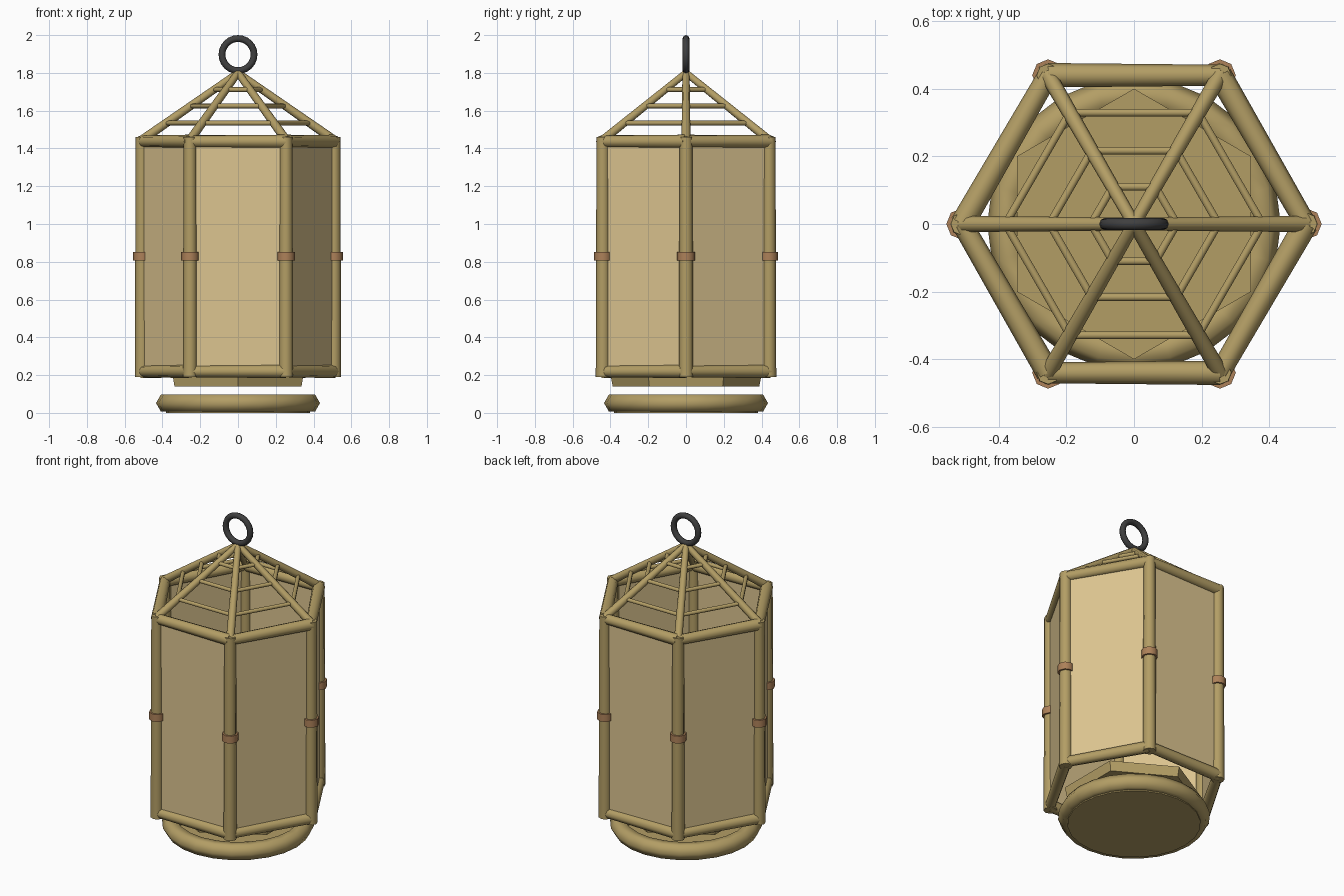
import bpy
from math import cos, sin, pi, radians
from mathutils import Vector

if "Cube" in bpy.data.objects:
    bpy.data.objects.remove(bpy.data.objects["Cube"])


def material(name, rgb):
    m = bpy.data.materials.new(name)
    m.diffuse_color = (*rgb, 1)
    m.use_nodes = True
    m.node_tree.nodes["Principled BSDF"].inputs["Base Color"].default_value = m.diffuse_color
    return m


BAMBOO = material("bamboo", (0.45, 0.34, 0.13))
PAPER = material("paper", (0.72, 0.56, 0.28))
COPPER = material("copper", (0.42, 0.22, 0.10))
IRON = material("iron", (0.05, 0.05, 0.05))


def finish(name, mat, smooth=True):
    ob = bpy.context.object
    ob.name = name
    ob.data.materials.append(mat)
    if smooth:
        bpy.ops.object.shade_smooth_by_angle(angle=radians(62))
    return ob


def rod(name, a, b, r1, r2, mat=BAMBOO, sides=8):
    """Tapered rod from a to b."""
    a, b = Vector(a), Vector(b)
    d = b - a
    bpy.ops.mesh.primitive_cone_add(vertices=sides, radius1=r1, radius2=r2, depth=d.length,
                                    location=(a + b) / 2,
                                    rotation=d.to_track_quat('Z', 'Y').to_euler())
    return finish(name, mat)


def corner(i, r, z):
    t = i * pi / 3
    return (r * cos(t), r * sin(t), z)


R, APEX = 0.508, 1.80

for i in range(6):
    # upright post with its binding
    rod(f"post_{i}", corner(i, R, 0.19), corner(i, R, 1.46), 0.038, 0.034)
    rod(f"post_binding_{i}", corner(i, R, 0.807), corner(i, R, 0.853), 0.047, 0.047, COPPER)
    # top and bottom rails
    for label, z in (("bottom", 0.22), ("top", 1.437)):
        rod(f"{label}_rail_{i}", corner(i, R, z), corner(i + 1, R, z), 0.031, 0.036)
    # roof rib and cross bars
    rod(f"roof_rib_{i}", corner(i, R, 1.445), (0, 0, APEX), 0.024, 0.019)
    for j, r in enumerate((0.38, 0.25, 0.127)):
        z = APEX - 0.7 * r
        rod(f"roof_bar_{j}_{i}", corner(i, r, z), corner(i + 1, r, z), 0.013, 0.013, sides=6)
    # paper panel
    t = (i + 0.5) * pi / 3
    ap = R * cos(pi / 6)
    bpy.ops.mesh.primitive_cube_add(size=1, location=(ap * cos(t), ap * sin(t), 0.83),
                                    rotation=(0, 0, t))
    bpy.context.object.scale = (0.012, 0.47, 1.19)
    finish(f"panel_{i}", PAPER, False)

# hexagonal floor, points facing front and back
bpy.ops.mesh.primitive_cone_add(vertices=6, radius1=0.388, radius2=0.40, depth=0.06,
                                location=(0, 0, 0.17))
finish("floor_plate", BAMBOO, False)

# base ring and disc
bpy.ops.mesh.primitive_torus_add(major_segments=24, minor_segments=6, major_radius=0.382,
                                 minor_radius=0.052, location=(0, 0, 0.052))
finish("base_ring", BAMBOO)
bpy.ops.mesh.primitive_cylinder_add(vertices=24, radius=0.38, depth=0.05, location=(0, 0, 0.025))
finish("base_disc", BAMBOO)

# hanging ring
bpy.ops.mesh.primitive_torus_add(major_segments=24, minor_segments=8, major_radius=0.085,
                                 minor_radius=0.018, location=(0, 0, 1.897),
                                 rotation=(pi / 2, 0, 0))
finish("hanging_ring", IRON)
